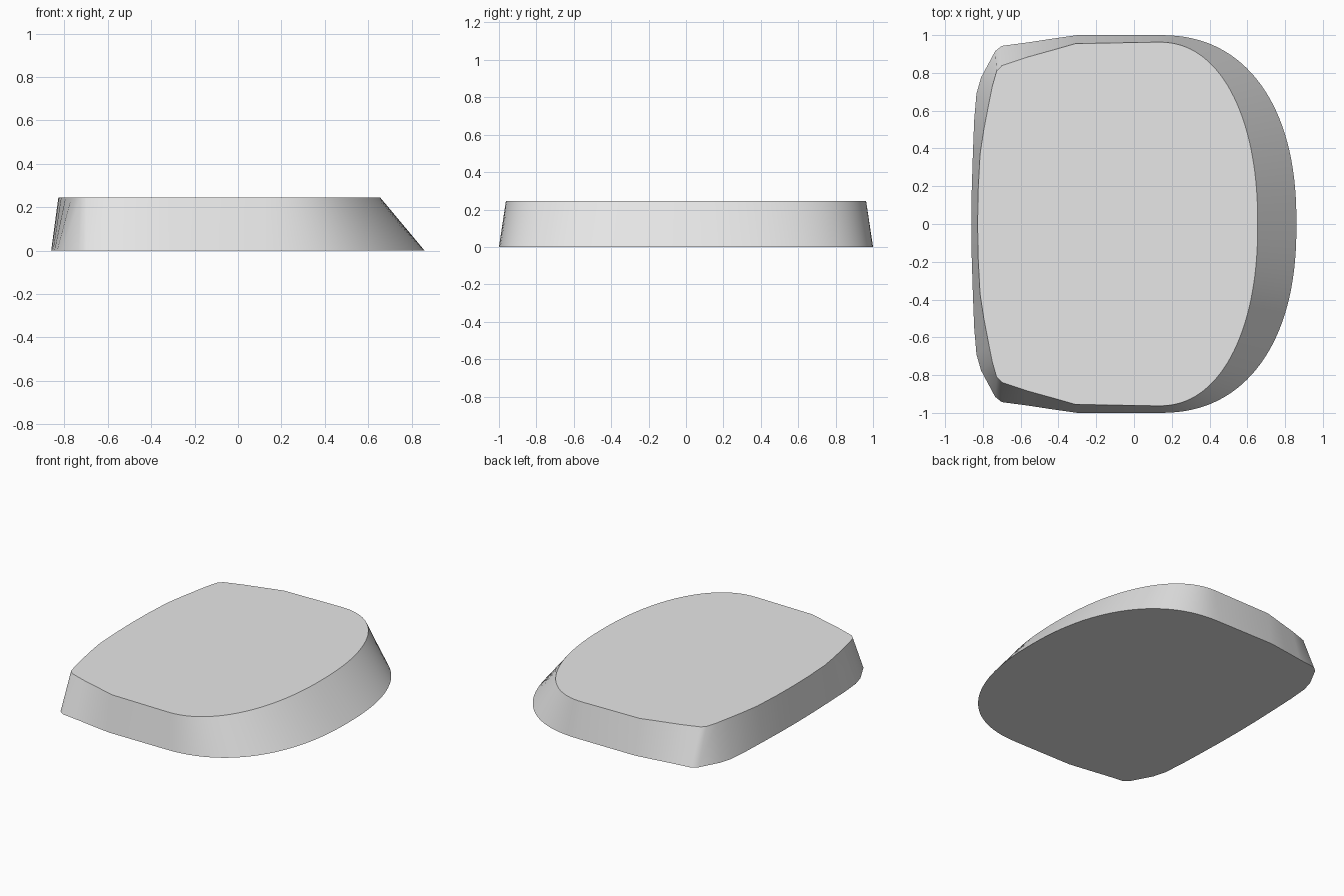
import bpy
import bmesh
from math import sin, cos, pi, radians

cube = bpy.data.objects.get("Cube")
if cube:
    bpy.data.objects.remove(cube, do_unlink=True)

HEIGHT = 0.245
ARC_STEPS = 32

# Half outlines from the shoulder round to the blunt end, matched point for point
BASE_SIDE = [(-0.3, 1.0), (-0.44, 0.98), (-0.57, 0.96), (-0.7, 0.943), (-0.735, 0.915),
             (-0.81, 0.775), (-0.834, 0.69), (-0.846, 0.55), (-0.853, 0.37),
             (-0.859, 0.18), (-0.861, 0)]
TOP_SIDE = [(-0.31, 0.955), (-0.44, 0.918), (-0.57, 0.882), (-0.7, 0.838), (-0.727, 0.81),
            (-0.75, 0.73), (-0.768, 0.64), (-0.795, 0.5), (-0.815, 0.37),
            (-0.825, 0.18), (-0.828, 0)]


def outline(nose_x, width, power, side, z):
    """Rounded nose, straight shoulder and blunt end, mirrored across y."""
    start = 0.13
    half = []
    for i in range(ARC_STEPS + 1):
        a = pi / 2 * i / ARC_STEPS
        half.append((start + (nose_x - start) * max(cos(a), 0) ** (2 / power),
                     width * sin(a) ** (2 / power)))
    half += side
    mirrored = [(x, -y) for x, y in half[-2:0:-1]]
    return [(x, y, z) for x, y in half + mirrored]


# Tapered slab: a flat base and top joined by sloping walls
bm = bmesh.new()
lower = [bm.verts.new(p) for p in outline(0.86, 1.0, 2.3, BASE_SIDE, 0)]
upper = [bm.verts.new(p) for p in outline(0.655, 0.963, 2.2, TOP_SIDE, HEIGHT)]
count = len(lower)
for i in range(count):
    j = (i + 1) % count
    bm.faces.new((lower[i], lower[j], upper[j], upper[i]))
bm.faces.new(upper)
bm.faces.new(lower[::-1])
bmesh.ops.recalc_face_normals(bm, faces=bm.faces)

mesh = bpy.data.meshes.new("tapered_slab")
bm.to_mesh(mesh)
bm.free()
slab = bpy.data.objects.new("tapered_slab", mesh)
bpy.context.collection.objects.link(slab)

# Single light grey
grey = bpy.data.materials.new("light grey")
grey.use_nodes = True
colour = (0.8, 0.8, 0.8, 1)
grey.diffuse_color = colour
grey.node_tree.nodes["Principled BSDF"].inputs["Base Color"].default_value = colour
mesh.materials.append(grey)

# Smooth walls with sharp rims
bpy.ops.object.select_all(action="DESELECT")
slab.select_set(True)
bpy.context.view_layer.objects.active = slab
bpy.ops.object.shade_smooth_by_angle(angle=radians(40))
